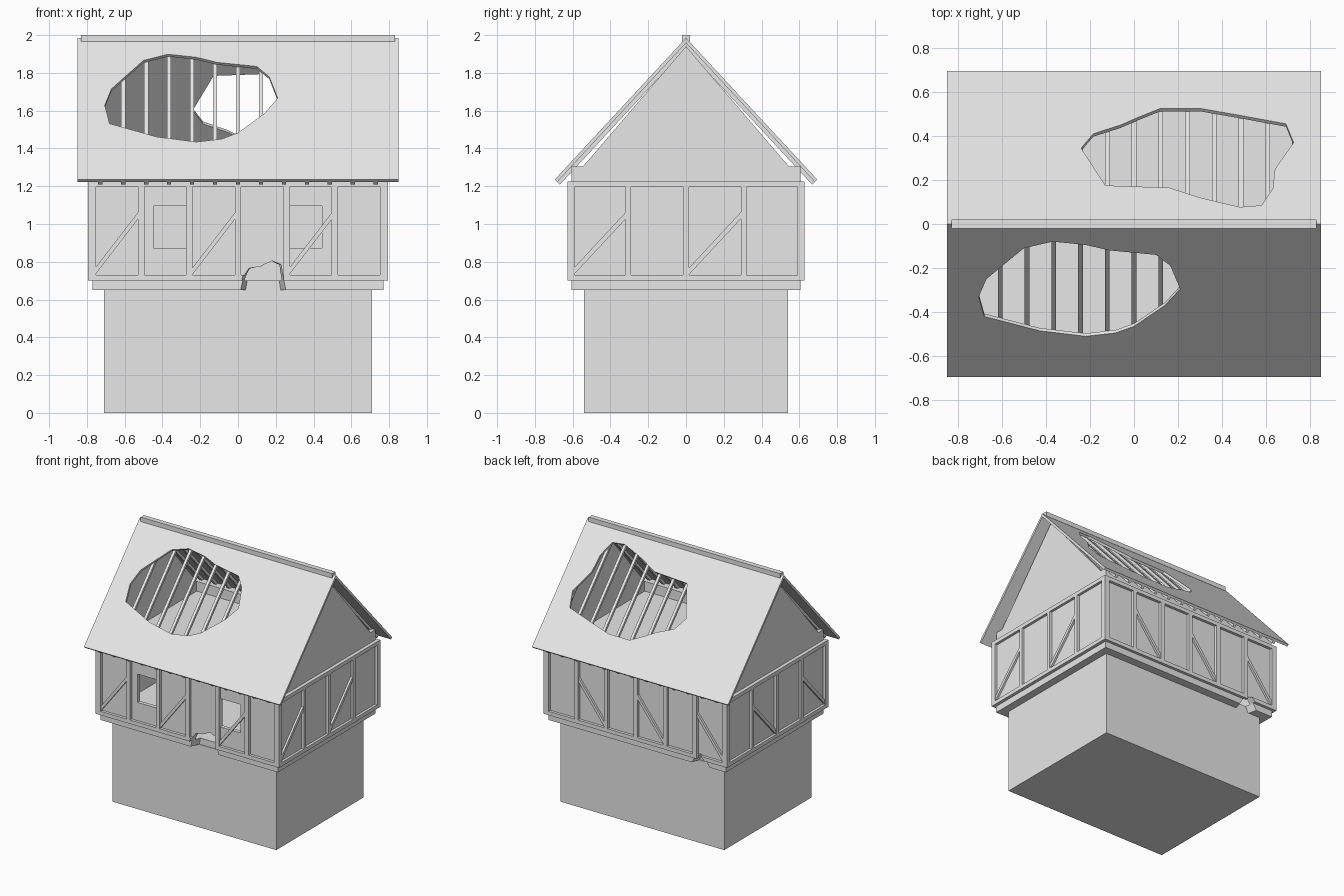
import bpy, bmesh
from mathutils import Vector

cube = bpy.data.objects.get("Cube")
if cube:
    bpy.data.objects.remove(cube, do_unlink=True)

grey = bpy.data.materials.new("plain_grey")
grey.use_nodes = True
grey.diffuse_color = (0.8, 0.8, 0.8, 1)
grey.node_tree.nodes["Principled BSDF"].inputs["Base Color"].default_value = (0.8, 0.8, 0.8, 1)


def loft(name, a, b):
    """Closed solid between two matching outlines."""
    bm = bmesh.new()
    va = [bm.verts.new(p) for p in a]
    vb = [bm.verts.new(p) for p in b]
    bm.faces.new(va)
    bm.faces.new(vb[::-1])
    n = len(va)
    for i in range(n):
        bm.faces.new((va[i], vb[i], vb[(i + 1) % n], va[(i + 1) % n]))
    bmesh.ops.recalc_face_normals(bm, faces=bm.faces)
    mesh = bpy.data.meshes.new(name)
    bm.to_mesh(mesh)
    bm.free()
    mesh.materials.append(grey)
    ob = bpy.data.objects.new(name, mesh)
    bpy.context.collection.objects.link(ob)
    return ob


def prism(name, pts, vec):
    return loft(name, pts, [Vector(p) + Vector(vec) for p in pts])


def box(name, x0, x1, y0, y1, z0, z1):
    return prism(name, [(x0, y0, z0), (x1, y0, z0), (x1, y1, z0), (x0, y1, z0)], (0, 0, z1 - z0))


def cut(targets, cutter):
    """Subtract the cutter from each target, then discard it."""
    cutter.hide_render = True
    for ob in targets:
        mod = ob.modifiers.new("cut", 'BOOLEAN')
        mod.operation = 'DIFFERENCE'
        mod.solver = 'EXACT'
        mod.object = cutter
        bpy.context.view_layer.objects.active = ob
        bpy.ops.object.modifier_apply(modifier=mod.name)
    bpy.data.objects.remove(cutter, do_unlink=True)


# Base and floors
box("base", -0.71, 0.71, -0.54, 0.54, 0, 0.65)
slab = box("floor_slab", -0.77, 0.77, -0.605, 0.605, 0.65, 0.70)
box("attic_floor", -0.75, 0.75, -0.58, 0.58, 1.2, 1.228)

# Long walls: panels, beams, posts and braces
WX, WY, OUT_X, OUT_Y = 0.775, 0.605, 0.795, 0.627
SILL, HEAD = 0.70, 1.225
posts_x = [-0.513, -0.257, 0, 0.257, 0.513]
posts_y = [-0.305, 0, 0.305]
panels, sills = {}, {}


def brace(name, a0, a1, point, depth):
    """Diagonal strip rising from a0 to a1; point() maps wall coordinates to space."""
    w = 0.036
    outline = [(a0, 0.73), (a0, 0.73 + w), (a1, 1.065), (a1, 1.065 - w)]
    prism(name, [point(a, z) for a, z in outline], depth)


for s, side in ((-1, "front"), (1, "back")):
    y0, y1 = sorted((s * WY, s * OUT_Y))
    panels[side] = box(side + "_wall", -WX, WX, *sorted((s * 0.575, s * WY)), SILL, HEAD)
    sills[side] = box(side + "_sill_beam", -OUT_X, OUT_X, y0, y1, SILL, SILL + 0.03)
    box(side + "_head_beam", -OUT_X, OUT_X, y0, y1, HEAD - 0.03, HEAD)
    for x in posts_x:
        box(side + "_post", x - 0.017, x + 0.017, y0, y1, SILL, HEAD)
    for a in (-0.757, -0.243, 0.27):
        brace(side + "_brace", a, a + 0.23, lambda u, z: (u, s * WY, z), (0, s * 0.017, 0))
    box(side + "_wall_plate", -0.765, 0.765, *sorted((s * 0.545, s * 0.605)), HEAD, 1.305)

# End walls and gables
for s, side in ((-1, "right"), (1, "left")):
    x0, x1 = sorted((s * WX, s * OUT_X))
    box(side + "_wall", *sorted((s * 0.745, s * WX)), -WY, WY, SILL, HEAD)
    box(side + "_sill_beam", x0, x1, -OUT_Y, OUT_Y, SILL, SILL + 0.03)
    box(side + "_head_beam", x0, x1, -OUT_Y, OUT_Y, HEAD - 0.03, HEAD)
    for y in posts_y:
        box(side + "_post", x0, x1, y - 0.015, y + 0.015, SILL, HEAD)
    for t in (-1, 1):
        box(side + "_corner_post", *sorted((s * 0.752, s * OUT_X)),
            *sorted((t * 0.59, t * OUT_Y)), SILL, HEAD)
    for a in (-0.595, 0.014):
        brace(side + "_brace", a, a + 0.278, lambda u, z: (s * WX, u, z), (s * 0.015, 0, 0))
    half = [(0.605, HEAD), (0.605, 1.305), (0.545, 1.305)]
    gable = half + [(0, 1.94)] + [(-y, z) for y, z in half[::-1]]
    prism(side + "_gable", [(s * 0.74, y, z) for y, z in gable], (s * 0.027, 0, 0))

# Window openings
for x in (-0.36, 0.358):
    cut([panels["front"]], box("window_cutter", x - 0.088, x + 0.088, -0.7, -0.5, 0.873, 1.095))

# Broken gaps at the foot of the front and back walls
front_gap = [(0.0, 0.64), (0.02, 0.72), (0.05, 0.765), (0.12, 0.775),
             (0.19, 0.805), (0.24, 0.785), (0.27, 0.64)]
back_gap = [(-0.64, 0.64), (-0.60, 0.70), (-0.56, 0.735), (-0.51, 0.73), (-0.46, 0.64)]
for side, s, gap in (("front", -1, front_gap), ("back", 1, back_gap)):
    mid = sum(x for x, z in gap) / len(gap)
    outer = [(x, s * 0.64, z) for x, z in gap]
    inner = [(mid + (x - mid) * 0.7, s * 0.535, z) for x, z in gap]
    cut([panels[side], sills[side], slab], loft("gap_cutter", outer, inner))

# Roof: boards with ragged holes over exposed rafters
RIDGE, EAVE_Y, EAVE_Z = 1.985, 0.695, 1.235
slope = Vector((0, EAVE_Y, EAVE_Z - RIDGE)).normalized()
normal = Vector((0, -slope.z, slope.y))


def strip(name, s, x0, x1, d0, d1):
    """Sloped strip between two depths under the roof surface."""
    top, eave = Vector((0, 0, RIDGE)), Vector((0, EAVE_Y, EAVE_Z))
    drop = Vector((0, 0, -1 / normal.z))
    pts = [top + drop * d0, eave - normal * d0, eave - normal * d1, top + drop * d1]
    return prism(name, [(x0, s * p.y, p.z) for p in pts], (x1 - x0, 0, 0))


front_hole = [(-0.705, -0.33), (-0.67, -0.25), (-0.61, -0.2), (-0.5, -0.11), (-0.37, -0.08),
              (-0.22, -0.095), (-0.11, -0.12), (0.1, -0.14), (0.165, -0.19), (0.21, -0.295),
              (0.14, -0.37), (0, -0.465), (-0.085, -0.495), (-0.22, -0.51), (-0.43, -0.485),
              (-0.68, -0.42)]
back_hole = [(-0.24, 0.345), (-0.185, 0.41), (-0.06, 0.45), (0.02, 0.485), (0.12, 0.525),
             (0.3, 0.525), (0.5, 0.49), (0.69, 0.455), (0.725, 0.37), (0.64, 0.25),
             (0.63, 0.16), (0.58, 0.085), (0.48, 0.077), (0.3, 0.12), (0.16, 0.165),
             (-0.13, 0.175)]
for s, side, hole in ((-1, "front", front_hole), (1, "back", back_hole)):
    board = strip(side + "_roof", s, -0.85, 0.85, 0, 0.018)
    n = Vector((0, s * normal.y, normal.z))
    surface = [Vector((x, y, RIDGE + abs(y) * slope.z / slope.y)) for x, y in hole]
    cut([board], prism("hole_cutter", [p + n * 0.03 for p in surface], n * -0.08))
    for i in range(-6, 7):
        x = i * 0.1215
        strip(side + "_rafter", s, x - 0.011, x + 0.011, 0.018, 0.038)
box("ridge_cap", -0.83, 0.83, -0.02, 0.02, 1.965, 2.0)
